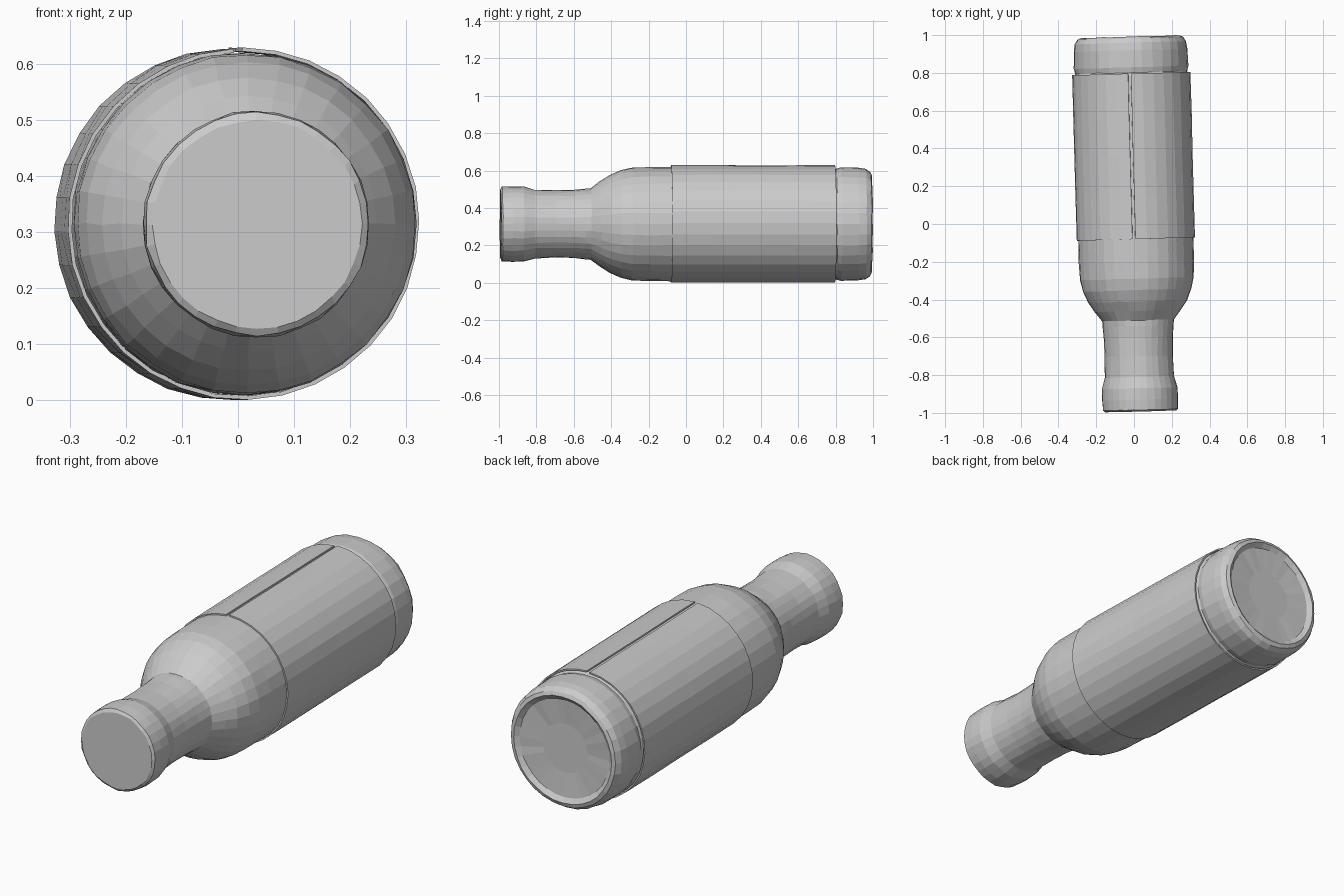
import bpy, bmesh, math, random
from mathutils import Matrix, Vector

if "Cube" in bpy.data.objects:
    bpy.data.objects.remove(bpy.data.objects["Cube"])

random.seed(4)
SEG = 32
# the bottle lies along y, turned slightly about z
PLACE = Matrix.Translation((0.007, 0, 0.3145)) @ Matrix.Rotation(0.0275, 4, 'Z')

grey = bpy.data.materials.new("plain grey")
grey.diffuse_color = (0.6, 0.6, 0.6, 1)
grey.use_nodes = True
grey.node_tree.nodes["Principled BSDF"].inputs["Base Color"].default_value = grey.diffuse_color


def finish(name, bm, jitter):
    for v in bm.verts:
        v.co += Vector([random.uniform(-jitter, jitter) for _ in range(3)])
    bmesh.ops.recalc_face_normals(bm, faces=bm.faces[:])
    bm.transform(PLACE)
    mesh = bpy.data.meshes.new(name)
    bm.to_mesh(mesh)
    bm.free()
    mesh.materials.append(grey)
    obj = bpy.data.objects.new(name, mesh)
    bpy.context.collection.objects.link(obj)
    return obj


def lathe(name, profile, jitter):
    """Closed solid turned about y from (y, radius) points."""
    bm = bmesh.new()
    rings = []
    for y, r in profile:
        rings.append([bm.verts.new((r * math.sin(a), y, r * math.cos(a)))
                      for a in (2 * math.pi * i / SEG for i in range(SEG))])
    for a, b in zip(rings, rings[1:]):
        for i in range(SEG):
            j = (i + 1) % SEG
            bm.faces.new((a[i], a[j], b[j], b[i]))
    bm.faces.new(rings[0])
    bm.faces.new(rings[-1])
    return finish(name, bm, jitter)


# bottle: lip, neck, shoulder, body and hollowed base
lathe("bottle", [
    (-0.992, 0.186), (-0.984, 0.199), (-0.93, 0.202), (-0.87, 0.200),
    (-0.81, 0.184), (-0.70, 0.180), (-0.60, 0.183), (-0.54, 0.188),
    (-0.51, 0.190), (-0.46, 0.228), (-0.41, 0.261), (-0.35, 0.288),
    (-0.29, 0.302), (-0.20, 0.305), (-0.09, 0.305), (0.36, 0.304),
    (0.785, 0.303), (0.802, 0.296), (0.83, 0.303), (0.92, 0.301),
    (0.96, 0.296), (0.985, 0.280), (0.992, 0.262), (0.975, 0.240),
    (0.968, 0.12)], 0.0018)

# wrapped label with a narrow seam along the top
bm = bmesh.new()
gap = 0.025
rows = []
for y in (-0.08, 0.14, 0.36, 0.58, 0.797):
    row = []
    for i in range(SEG + 1):
        a = -0.03 + gap + (2 * math.pi - 2 * gap) * i / SEG
        r = 0.3145 - 0.002 * i / SEG
        row.append(bm.verts.new((r * math.sin(a), y, r * math.cos(a))))
    rows.append(row)
for a, b in zip(rows, rows[1:]):
    for i in range(SEG):
        bm.faces.new((a[i], a[i + 1], b[i + 1], b[i]))
label = finish("label", bm, 0.0008)
thick = label.modifiers.new("thickness", 'SOLIDIFY')
thick.thickness = 0.007
# keep the thickness growing inwards whichever way the sheet faces
f = label.data.polygons[0]
outward = f.normal.dot(f.center - PLACE.translation) > 0
thick.offset = -1 if outward else 1
